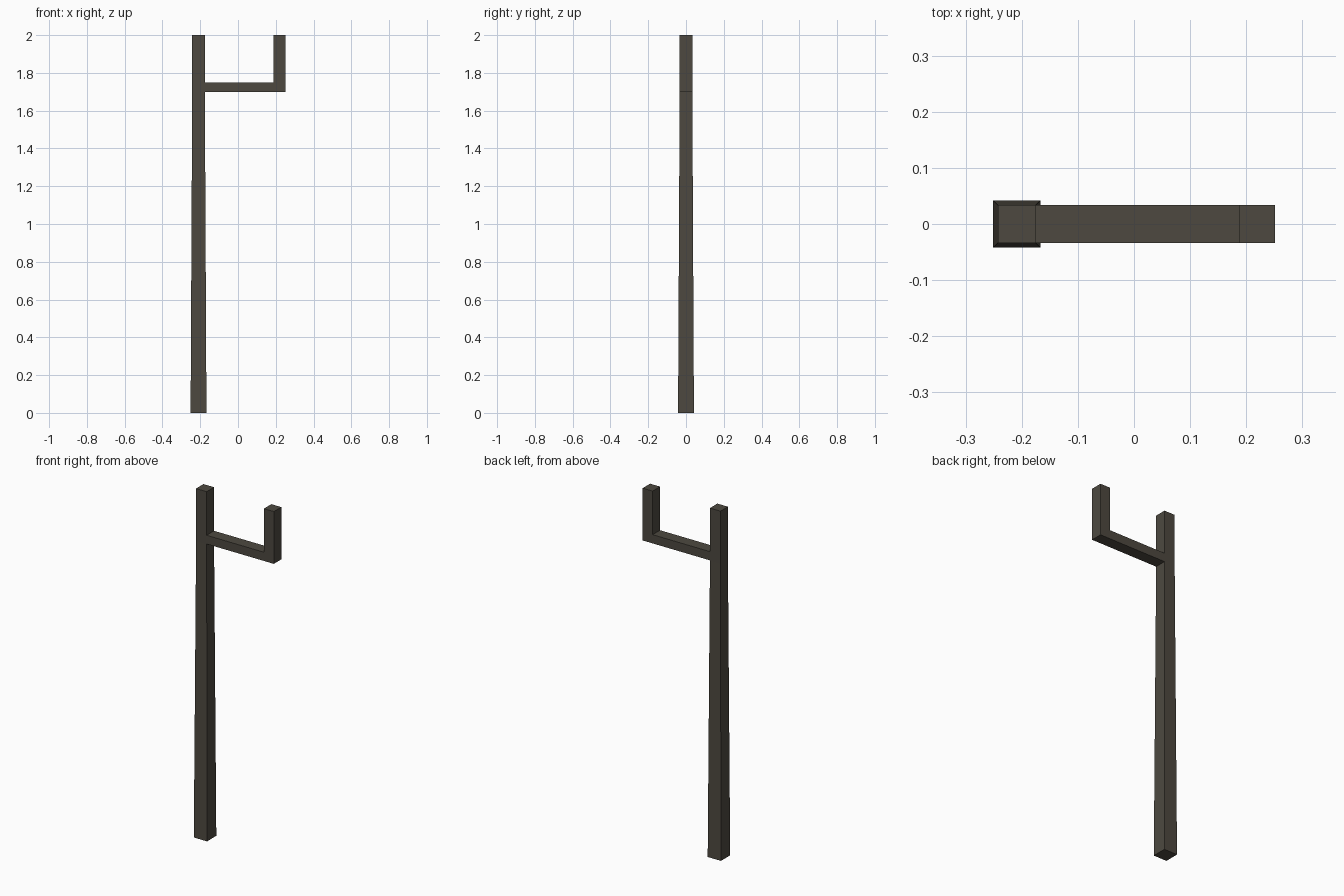
import bpy, bmesh

cube = bpy.data.objects.get("Cube")
if cube:
    bpy.data.objects.remove(cube, do_unlink=True)

wood = bpy.data.materials.new("dark weathered wood")
wood.use_nodes = True
colour = (0.075, 0.066, 0.051, 1)
wood.diffuse_color = colour
wood.node_tree.nodes["Principled BSDF"].inputs["Base Color"].default_value = colour


def finish(name, bm):
    bmesh.ops.recalc_face_normals(bm, faces=bm.faces)
    mesh = bpy.data.meshes.new(name)
    bm.to_mesh(mesh)
    bm.free()
    mesh.materials.append(wood)
    obj = bpy.data.objects.new(name, mesh)
    bpy.context.collection.objects.link(obj)
    return obj


def square_post(name, x, sections):
    """Square column through (height, half width) sections."""
    bm = bmesh.new()
    corners = [(-1, -1), (1, -1), (1, 1), (-1, 1)]
    rings = [[bm.verts.new((x + sx * r, sy * r, z)) for sx, sy in corners]
             for z, r in sections]
    for low, high in zip(rings, rings[1:]):
        for i in range(4):
            j = (i + 1) % 4
            bm.faces.new((low[i], low[j], high[j], high[i]))
    bm.faces.new(rings[0])
    bm.faces.new(rings[-1])
    return finish(name, bm)


def extruded_profile(name, points, half_depth):
    """Front outline (x, z) extruded along y."""
    bm = bmesh.new()
    face = bm.faces.new([bm.verts.new((x, -half_depth, z)) for x, z in points])
    extruded = bmesh.ops.extrude_face_region(bm, geom=[face])
    verts = [v for v in extruded["geom"] if isinstance(v, bmesh.types.BMVert)]
    bmesh.ops.translate(bm, verts=verts, vec=(0, 2 * half_depth, 0))
    return finish(name, bm)


# Main post, tapered below the arm and straight above it
square_post("main_post", -0.209, [(0, 0.042), (1.7, 0.0335), (2, 0.0335)])

# Side arm with its upright prong
extruded_profile("side_arm_and_prong", [
    (-0.1755, 1.7), (0.251, 1.7), (0.251, 2), (0.188, 2),
    (0.188, 1.75), (-0.1755, 1.75)], 0.0335)
